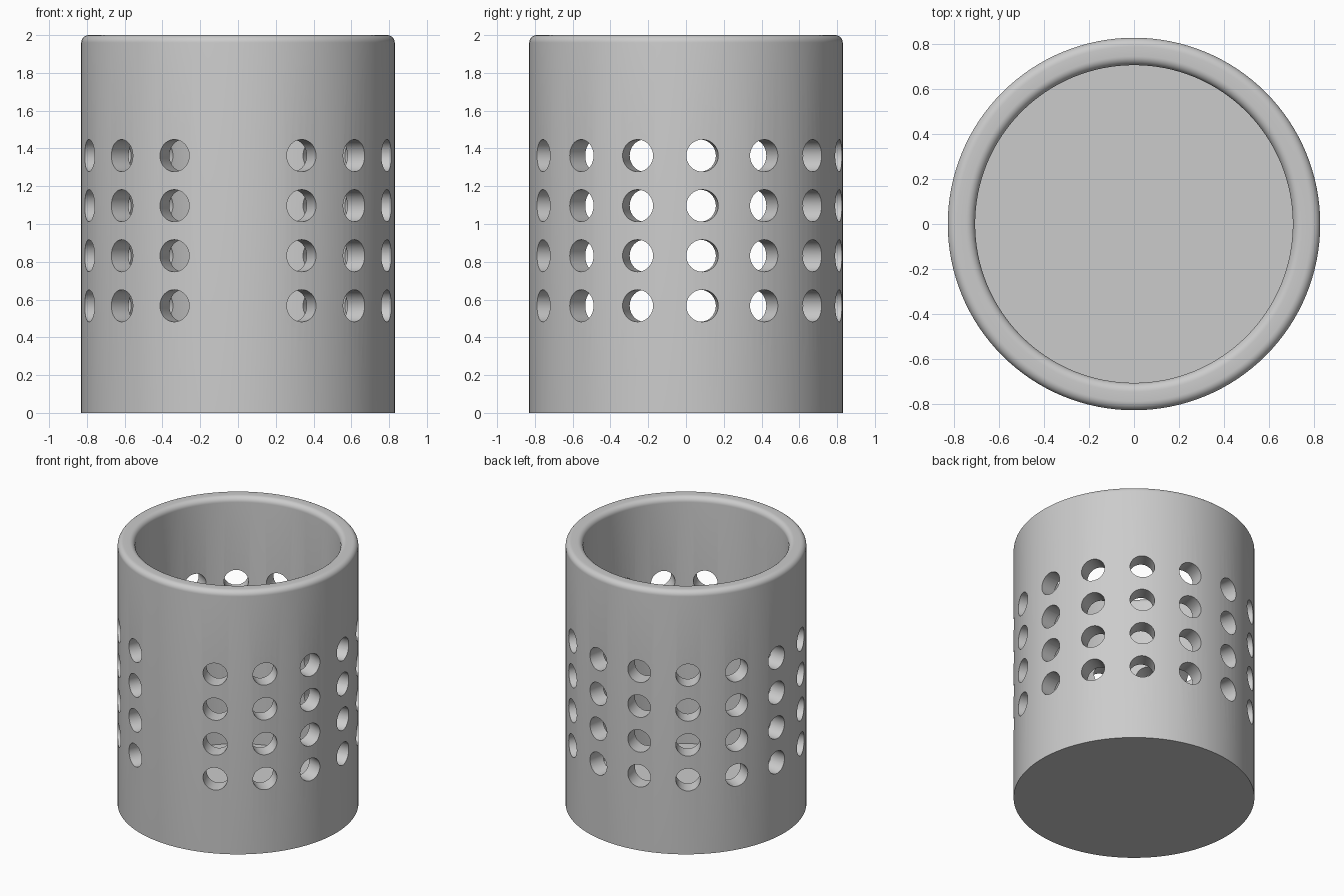
import bpy, bmesh, math
from mathutils import Matrix, Vector

cube = bpy.data.objects.get("Cube")
if cube:
    bpy.data.objects.remove(cube, do_unlink=True)

OUTER, INNER, HEIGHT, FLOOR, ROUND = 0.83, 0.708, 2.0, 0.125, 0.04
HOLE_RADIUS, COLUMNS = 0.085, 15
ROWS = [0.567 + 0.265 * i for i in range(4)]

grey = bpy.data.materials.new("plain grey")
grey.use_nodes = True
colour = (0.6, 0.6, 0.6, 1)
grey.diffuse_color = colour
grey.node_tree.nodes["Principled BSDF"].inputs["Base Color"].default_value = colour


def make_object(name, bm):
    bmesh.ops.recalc_face_normals(bm, faces=bm.faces)
    mesh = bpy.data.meshes.new(name)
    bm.to_mesh(mesh)
    bm.free()
    mesh.materials.append(grey)
    obj = bpy.data.objects.new(name, mesh)
    bpy.context.collection.objects.link(obj)
    return obj


def arc(cx, start, end, steps=8):
    """Rounded corner of the rim, in radius and height."""
    angles = [math.radians(start + (end - start) * i / steps) for i in range(steps + 1)]
    return [(cx + ROUND * math.cos(a), HEIGHT - ROUND + ROUND * math.sin(a)) for a in angles]


# Cup body: turned profile with a rounded rim and a closed floor
profile = [(0, 0), (OUTER, 0)]
profile += arc(OUTER - ROUND, 0, 90) + arc(INNER + ROUND, 90, 180)
profile += [(INNER, FLOOR), (0, FLOOR)]
bm = bmesh.new()
verts = [bm.verts.new((r, 0, z)) for r, z in profile]
edges = [bm.edges.new(pair) for pair in zip(verts, verts[1:])]
bmesh.ops.spin(bm, geom=verts + edges, cent=(0, 0, 0), axis=(0, 0, 1),
               angle=math.tau, steps=128, use_merge=True)
bmesh.ops.remove_doubles(bm, verts=bm.verts, dist=0.0001)
cup = make_object("cup", bm)

# Drain holes: evenly spaced columns, with the front column left out
bm = bmesh.new()
for column in range(1, COLUMNS):
    angle = math.tau * column / COLUMNS
    direction = Vector((math.sin(angle), -math.cos(angle), 0))
    turn = direction.to_track_quat('Z', 'Y').to_matrix().to_4x4()
    for z in ROWS:
        place = Matrix.Translation(direction * 0.78 + Vector((0, 0, z)))
        bmesh.ops.create_cone(bm, cap_ends=True, segments=40, radius1=HOLE_RADIUS,
                              radius2=HOLE_RADIUS, depth=0.36, matrix=place @ turn)
cutter = make_object("hole_cutter", bm)
cutter.hide_render = True

cut = cup.modifiers.new("holes", 'BOOLEAN')
cut.object = cutter
cut.operation = 'DIFFERENCE'
cut.solver = 'EXACT'
bpy.ops.object.select_all(action='DESELECT')
cup.select_set(True)
bpy.context.view_layer.objects.active = cup
bpy.ops.object.modifier_apply(modifier=cut.name)
bpy.data.objects.remove(cutter, do_unlink=True)
bpy.ops.object.shade_smooth_by_angle(angle=math.radians(30))
